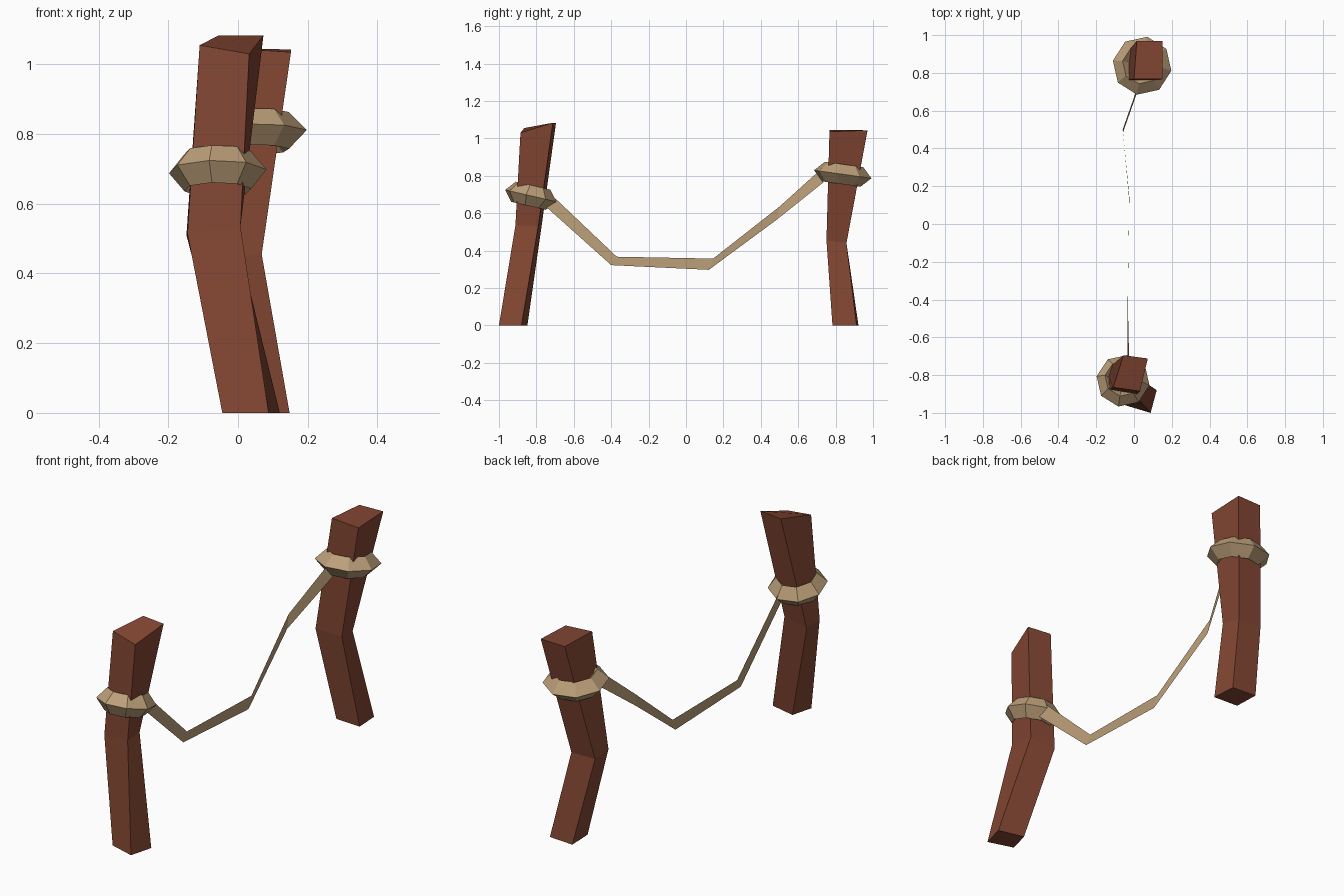
import bpy, math
from mathutils import Matrix, Vector

if "Cube" in bpy.data.objects:
    bpy.data.objects.remove(bpy.data.objects["Cube"])


def material(name, color):
    m = bpy.data.materials.new(name)
    m.diffuse_color = (*color, 1)
    m.use_nodes = True
    m.node_tree.nodes["Principled BSDF"].inputs["Base Color"].default_value = m.diffuse_color
    return m


wood = material("red brown wood", (0.223, 0.061, 0.032))
hemp = material("tan rope", (0.50, 0.345, 0.19))


def make(name, verts, faces, mat):
    me = bpy.data.meshes.new(name)
    me.from_pydata(verts, [], faces)
    me.materials.append(mat)
    me.update()
    ob = bpy.data.objects.new(name, me)
    bpy.context.collection.objects.link(ob)
    return ob


# Crooked four-sided post lofted through base, bend and top rings
def post(name, rings):
    verts = [v for r in rings for v in r]
    faces = [(3, 2, 1, 0), (8, 9, 10, 11)]
    for k in (0, 4):
        for i in range(4):
            j = (i + 1) % 4
            faces.append((k + i, k + j, k + 4 + j, k + 4 + i))
    make(name, verts, faces, wood)


# Eight-sided rope loop with a diamond section, tilted about x
def loop(name, center, radius, thick, height, tilt, phase):
    n = 8
    rot = Matrix.Rotation(tilt, 3, 'X')
    verts, faces = [], []
    for i in range(n):
        a = phase + i * math.tau / n
        for k in range(4):
            b = k * math.tau / 4
            r = radius + thick * math.cos(b)
            p = Vector((r * math.cos(a), r * math.sin(a), height * math.sin(b)))
            verts.append(Vector(center) + rot @ p)
            i2, k2 = (i + 1) % n, (k + 1) % 4
            faces.append((i * 4 + k, i2 * 4 + k, i2 * 4 + k2, i * 4 + k2))
    make(name, verts, faces, hemp)


post("front_post", [
    [(-0.045, -0.96, 0), (0.088, -1.0, 0), (0.12, -0.88, 0), (-0.015, -0.848, 0)],
    [(-0.145, -0.885, 0.515), (0.007, -0.912, 0.535), (-0.01, -0.79, 0.53), (-0.148, -0.775, 0.51)],
    [(-0.11, -0.865, 1.055), (0.032, -0.885, 1.03), (0.073, -0.712, 1.083), (-0.056, -0.695, 1.083)]])
post("rear_post", [
    [(0.01, 0.79, 0), (0.148, 0.783, 0), (0.14, 0.912, 0), (0.005, 0.922, 0)],
    [(-0.085, 0.755, 0.455), (0.068, 0.751, 0.455), (0.055, 0.858, 0.44), (-0.08, 0.858, 0.44)],
    [(0.0, 0.767, 1.045), (0.152, 0.767, 1.035), (0.152, 0.97, 1.043), (0.015, 0.97, 1.04)]])

loop("front_rope_loop", (-0.058, -0.83, 0.693), 0.097, 0.045, 0.055, math.radians(-13), math.radians(-10))
loop("rear_rope_loop", (0.043, 0.838, 0.808), 0.105, 0.052, 0.053, math.radians(-8), math.radians(-10))

# Sagging flat ribbon of rope between the loops: (top edge, bottom edge) pairs
pairs = [((-0.035, -0.70, 0.68), (-0.025, -0.755, 0.64)),
         ((-0.033, -0.37, 0.367), (-0.033, -0.40, 0.322)),
         ((-0.025, 0.145, 0.357), (-0.025, 0.122, 0.297)),
         ((-0.06, 0.50, 0.635), (-0.058, 0.485, 0.565)),
         ((0.012, 0.705, 0.82), (0.03, 0.735, 0.765))]
make("hanging_rope", [p for pair in pairs for p in pair],
     [(2 * i, 2 * i + 1, 2 * i + 3, 2 * i + 2) for i in range(len(pairs) - 1)], hemp)
